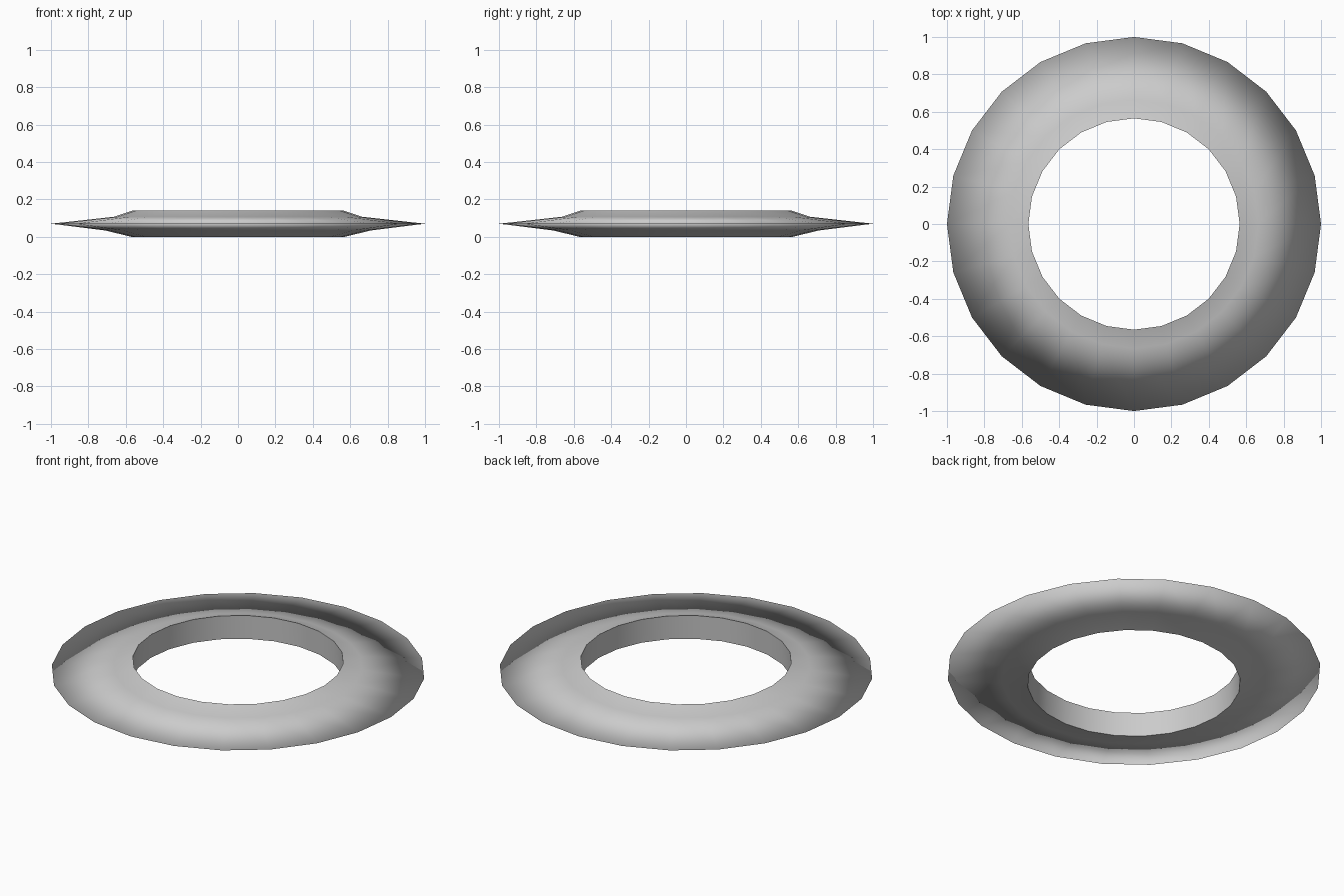
import bpy, bmesh
from math import cos, sin, tau

if "Cube" in bpy.data.objects:
    bpy.data.objects.remove(bpy.data.objects["Cube"])

SEGMENTS = 24
# Closed cross-section (radius, height): inner top, shoulder, rim, underside, inner bottom
PROFILE = [(0.565, 0.14), (0.665, 0.107), (1.0, 0.07), (0.71, 0.034), (0.57, 0.0)]

# Throwing ring: profile revolved around z
bm = bmesh.new()
rings = [[bm.verts.new((r * cos(tau * i / SEGMENTS), r * sin(tau * i / SEGMENTS), z))
          for i in range(SEGMENTS)] for r, z in PROFILE]
for k, ring in enumerate(rings):
    nxt = rings[(k + 1) % len(rings)]
    for i in range(SEGMENTS):
        j = (i + 1) % SEGMENTS
        bm.faces.new((ring[i], nxt[i], nxt[j], ring[j])).smooth = True
bmesh.ops.recalc_face_normals(bm, faces=bm.faces)

# Keep the two edges of the hole crisp; the outer rim stays smooth
for ring in (rings[0], rings[-1]):
    for i in range(SEGMENTS):
        bm.edges.get((ring[i], ring[(i + 1) % SEGMENTS])).smooth = False

mesh = bpy.data.meshes.new("throwing_ring")
bm.to_mesh(mesh)
bm.free()
bpy.context.collection.objects.link(bpy.data.objects.new("throwing_ring", mesh))
